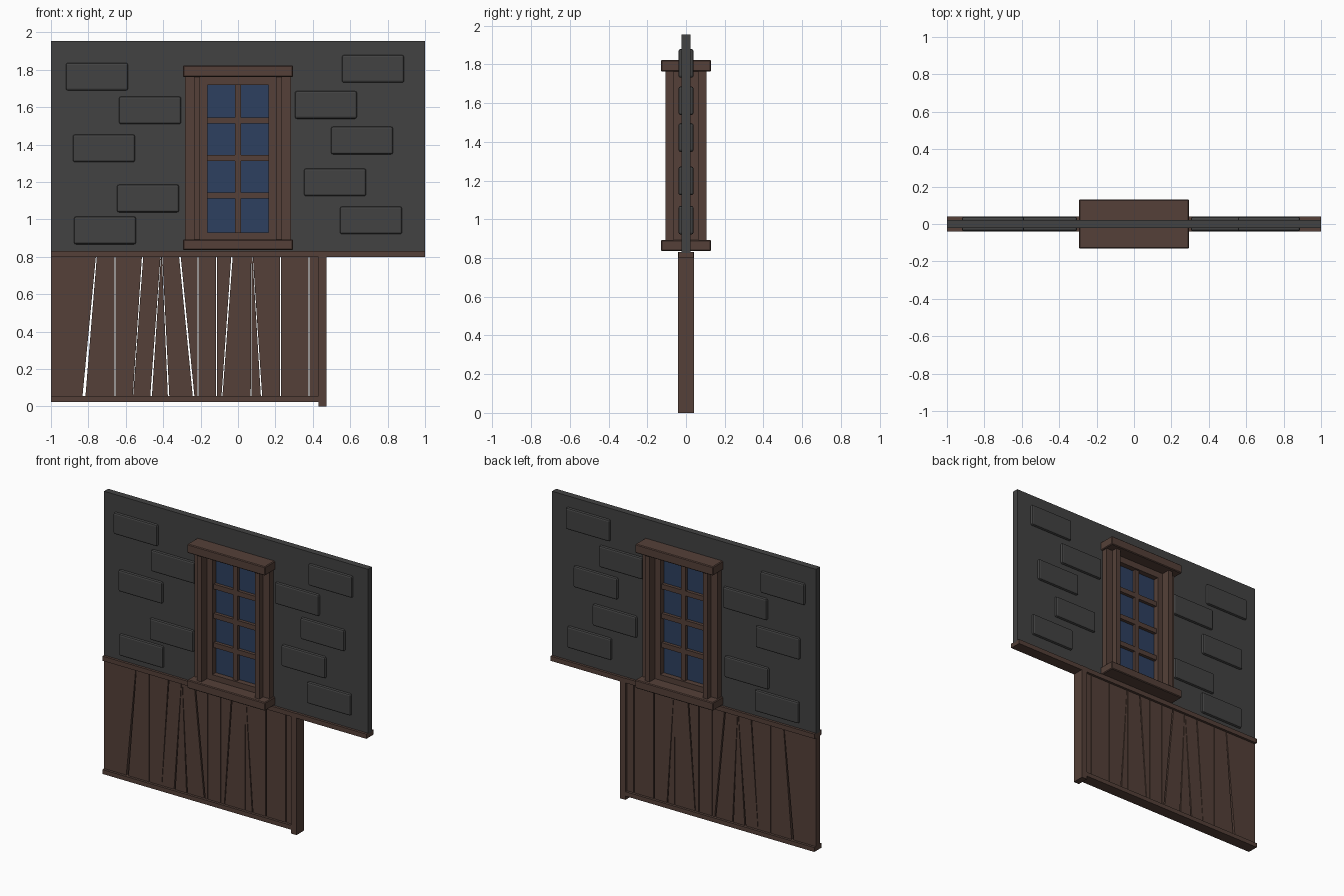
import bpy, bmesh

if "Cube" in bpy.data.objects:
    bpy.data.objects.remove(bpy.data.objects["Cube"])


def material(name, rgb):
    m = bpy.data.materials.new(name)
    m.diffuse_color = (*rgb, 1.0)
    m.use_nodes = True
    m.node_tree.nodes["Principled BSDF"].inputs["Base Color"].default_value = m.diffuse_color
    return m


WOOD = material("dark brown wood", (0.089, 0.051, 0.040))
STONE = material("charcoal stone", (0.055, 0.055, 0.055))
GLASS = material("blue glass", (0.027, 0.051, 0.115))


def prism(name, outline, depth, mat, bevel=0.0, segments=1):
    """Extrude an x-z outline symmetrically to y = -depth .. +depth."""
    bm = bmesh.new()
    front = [bm.verts.new((x, -depth, z)) for x, z in outline]
    back = [bm.verts.new((x, depth, z)) for x, z in outline]
    n = len(outline)
    bm.faces.new(front)
    bm.faces.new(back[::-1])
    for i in range(n):
        j = (i + 1) % n
        bm.faces.new((front[i], back[i], back[j], front[j]))
    if bevel:
        bmesh.ops.bevel(bm, geom=bm.edges[:], offset=bevel, segments=segments,
                        profile=0.5, affect='EDGES')
    bmesh.ops.recalc_face_normals(bm, faces=bm.faces[:])
    me = bpy.data.meshes.new(name)
    bm.to_mesh(me)
    bm.free()
    me.materials.append(mat)
    ob = bpy.data.objects.new(name, me)
    bpy.context.collection.objects.link(ob)
    return ob


def box(name, x0, x1, z0, z1, depth, mat, bevel=0.0, segments=1):
    outline = [(x0, z0), (x1, z0), (x1, z1), (x0, z1)]
    return prism(name, outline, depth, mat, bevel, segments)


# Stone wall with the window opening cut through
wall = box("stone_wall", -1, 1, 0.825, 1.955, 0.022, STONE)
cutter = box("window_cutter", -0.19, 0.19, 0.87, 1.79, 0.1, STONE)
cutter.hide_render = True
mod = wall.modifiers.new("opening", 'BOOLEAN')
mod.object = cutter
mod.operation = 'DIFFERENCE'
mod.solver = 'EXACT'
bpy.context.view_layer.objects.active = wall
bpy.ops.object.modifier_apply(modifier=mod.name)
bpy.data.objects.remove(cutter)

# Raised bricks, showing on both faces of the wall
bricks = [(-0.754, 1.763), (-0.470, 1.583), (-0.717, 1.380), (-0.481, 1.112),
          (-0.711, 0.941), (0.722, 1.805), (0.470, 1.612), (0.663, 1.422),
          (0.519, 1.198), (0.711, 0.995)]
for i, (x, z) in enumerate(bricks):
    box(f"brick_{i + 1}", x - 0.166, x + 0.166, z - 0.074, z + 0.074,
        0.039, STONE, 0.011, 2)

# Rails and corner post
box("upper_rail", -1, 1, 0.80, 0.832, 0.039, WOOD)
box("lower_rail", -1, 0.435, 0.025, 0.055, 0.039, WOOD)
box("corner_post", 0.43, 0.472, 0, 0.832, 0.041, WOOD)

# Planks separated by crooked gaps: (top x, top width, bottom x, bottom width)
gaps = [(-1.0, 0, -1.0, 0),
        (-0.757, 0.005, -0.824, 0.016), (-0.658, 0.005, -0.658, 0.005),
        (-0.510, 0.007, -0.562, 0.002), (-0.413, 0.002, -0.465, 0.009),
        (-0.406, 0.002, -0.371, 0.008), (-0.311, 0.009, -0.237, 0.009),
        (-0.214, 0.006, -0.214, 0.006), (-0.115, 0.006, -0.115, 0.006),
        (-0.032, 0.008, -0.086, 0.005), (0.072, 0.002, 0.070, 0.004),
        (0.078, 0.002, 0.126, 0.007), (0.227, 0.007, 0.227, 0.007),
        (0.379, 0.005, 0.379, 0.005), (0.432, 0, 0.432, 0)]
for i, (a, b) in enumerate(zip(gaps, gaps[1:])):
    prism(f"plank_{i + 1}",
          [(a[2] + a[3] / 2, 0.05), (b[2] - b[3] / 2, 0.05),
           (b[0] - b[1] / 2, 0.805), (a[0] + a[1] / 2, 0.805)], 0.022, WOOD)

# Window lintel and sill
box("window_lintel", -0.295, 0.295, 1.762, 1.823, 0.13, WOOD, 0.005)
box("window_sill", -0.295, 0.295, 0.836, 0.893, 0.13, WOOD, 0.005)

# Stepped jambs on both sides
for side, s in (("left", -1), ("right", 1)):
    for part, a, b, depth in (("outer_jamb", 0.232, 0.284, 0.065),
                              ("raised_jamb", 0.203, 0.236, 0.105),
                              ("inner_frame", 0.163, 0.205, 0.045)):
        x0, x1 = sorted((s * a, s * b))
        box(f"{side}_{part}", x0, x1, 0.888, 1.768, depth, WOOD)

# Top and bottom of the inner frame
box("frame_top", -0.165, 0.165, 1.718, 1.768, 0.045, WOOD)
box("frame_bottom", -0.165, 0.165, 0.888, 0.931, 0.045, WOOD)

# Glass and glazing bars
box("window_glass", -0.17, 0.17, 0.925, 1.725, 0.008, GLASS)
box("vertical_bar", -0.017, 0.017, 0.928, 1.72, 0.032, WOOD)
for i, z in enumerate((1.128, 1.328, 1.529)):
    box(f"horizontal_bar_{i + 1}", -0.165, 0.165, z - 0.017, z + 0.017, 0.030, WOOD)
